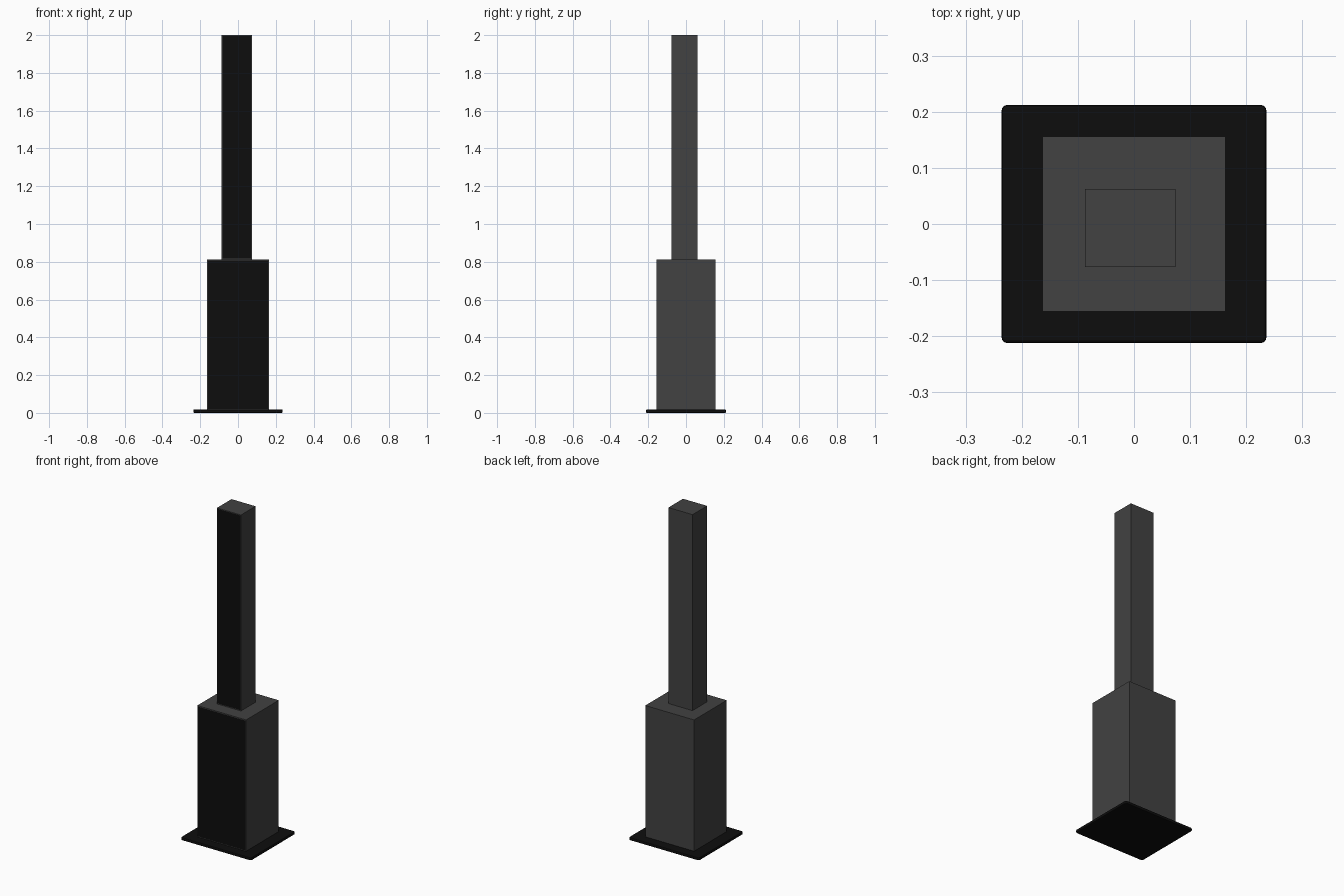
import bpy, bmesh

if "Cube" in bpy.data.objects:
    bpy.data.objects.remove(bpy.data.objects["Cube"])


def material(name, value):
    m = bpy.data.materials.new(name)
    m.diffuse_color = (value, value, value, 1)
    m.use_nodes = True
    m.node_tree.nodes["Principled BSDF"].inputs["Base Color"].default_value = m.diffuse_color
    return m


GREY = material("dark grey", 0.054)
BLACK = material("near black", 0.004)


def box(name, lo, hi, mats):
    """Axis-aligned box between two corners, returned as object and open bmesh."""
    mesh = bpy.data.meshes.new(name)
    obj = bpy.data.objects.new(name, mesh)
    bpy.context.collection.objects.link(obj)
    for m in mats:
        mesh.materials.append(m)
    bm = bmesh.new()
    bmesh.ops.create_cube(bm, size=1)
    for v in bm.verts:
        v.co = [lo[i] if v.co[i] < 0 else hi[i] for i in range(3)]
    return obj, bm


def finish(obj, bm):
    bm.to_mesh(obj.data)
    bm.free()


def panelled_box(name, lo, hi, border):
    """Grey box whose front face carries an inset black panel."""
    obj, bm = box(name, lo, hi, [GREY, BLACK])
    bm.normal_update()
    front = [f for f in bm.faces if f.normal.y < -0.9]
    bmesh.ops.inset_region(bm, faces=front, thickness=border)
    for f in front:
        f.material_index = 1
    finish(obj, bm)


# Base plate with rounded corners and softened rims
base, bm = box("base_plate", (-0.236, -0.212, 0), (0.236, 0.212, 0.018), [BLACK])
uprights = [e for e in bm.edges if abs(e.verts[0].co.z - e.verts[1].co.z) > 0.01]
bmesh.ops.bevel(bm, geom=uprights, offset=0.01, segments=4, profile=0.5,
                affect='EDGES')
bm.normal_update()
rims = [e for e in bm.edges if any(abs(f.normal.z) > 0.9 for f in e.link_faces)]
bmesh.ops.bevel(bm, geom=rims, offset=0.005, segments=2, profile=0.5,
                affect='EDGES')
finish(base, bm)

# Lower cabinet and the slimmer column standing slightly off-centre on it
panelled_box("lower_cabinet", (-0.1635, -0.156, 0.016), (0.1635, 0.156, 0.813), 0.008)
panelled_box("upper_column", (-0.087, -0.077, 0.813), (0.074, 0.062, 2.0), 0.006)
